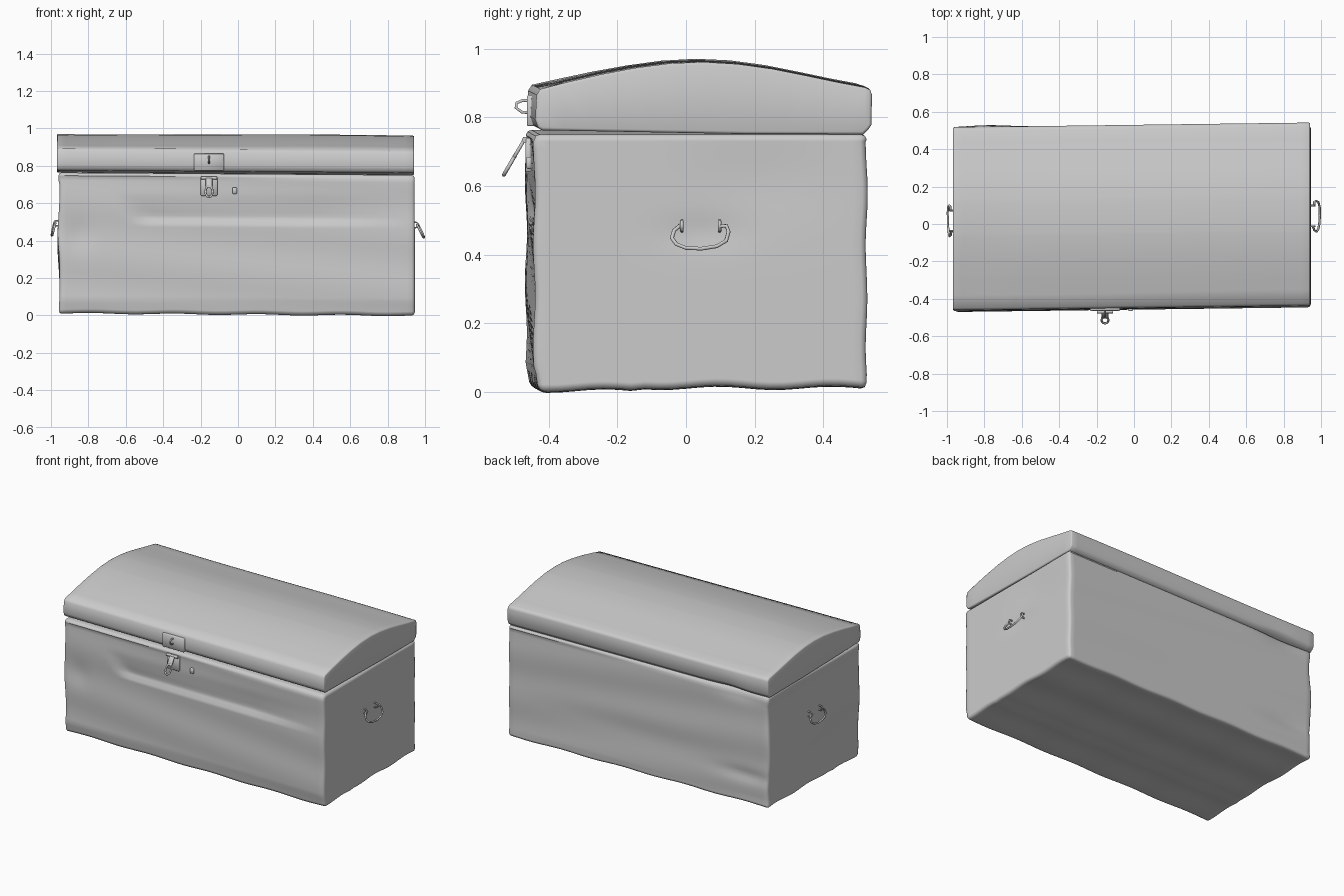
import bpy, bmesh
from math import sin, cos, pi, radians, exp
from mathutils import Vector, Matrix

if "Cube" in bpy.data.objects:
    bpy.data.objects.remove(bpy.data.objects["Cube"])


def clamp(v):
    return max(0.0, min(1.0, v))


def skew(p):
    """The whole chest is slightly out of square."""
    return Vector((p.x, p.y + 0.013 * p.x, p.z - 0.007 * p.x))


def bump(a, b, ca, cb, ra, rb):
    return exp(-((a - ca) / ra) ** 2 - ((b - cb) / rb) ** 2)


def finish(name, bm, angle=50):
    bmesh.ops.recalc_face_normals(bm, faces=bm.faces)
    me = bpy.data.meshes.new(name)
    bm.to_mesh(me)
    bm.free()
    ob = bpy.data.objects.new(name, me)
    bpy.context.collection.objects.link(ob)
    bpy.ops.object.select_all(action='DESELECT')
    ob.select_set(True)
    bpy.context.view_layer.objects.active = ob
    bpy.ops.object.shade_smooth_by_angle(angle=radians(angle))
    return ob


def box(lo, hi, bevel, segments=1):
    bm = bmesh.new()
    bmesh.ops.create_cube(bm, size=1)
    lo, hi = Vector(lo), Vector(hi)
    for v in bm.verts:
        v.co = Vector([(lo[i] + hi[i]) / 2 + v.co[i] * (hi[i] - lo[i]) for i in range(3)])
    bmesh.ops.bevel(bm, geom=bm.edges[:], offset=bevel, segments=segments,
                    profile=0.5, affect='EDGES')
    return bm


def slice_up(bm, axis, lo, hi, n):
    normal = Vector([float(i == axis) for i in range(3)])
    for k in range(1, n):
        bmesh.ops.bisect_plane(bm, geom=bm.verts[:] + bm.edges[:] + bm.faces[:], dist=1e-5,
                               plane_co=normal * (lo + (hi - lo) * k / n), plane_no=normal)


def wire(name, pts, radius=0.006, closed=False):
    cu = bpy.data.curves.new(name, 'CURVE')
    cu.dimensions = '3D'
    cu.bevel_depth = radius
    cu.bevel_resolution = 1
    cu.use_fill_caps = True
    sp = cu.splines.new('POLY')
    sp.points.add(len(pts) - 1)
    for q, p in zip(sp.points, pts):
        q.co = (*p, 1)
    sp.use_cyclic_u = closed
    ob = bpy.data.objects.new(name, cu)
    bpy.context.collection.objects.link(ob)
    return ob


# Battered sheet-metal body
bm = box((-0.96, -0.455, 0.018), (0.945, 0.515, 0.757), 0.016, 2)
slice_up(bm, 0, -0.96, 0.945, 44)
slice_up(bm, 1, -0.455, 0.515, 24)
slice_up(bm, 2, 0.018, 0.757, 36)
for v in bm.verts:
    x, y, z = v.co
    d = Vector((0, 0, 0))
    if y < -0.435:
        # long horizontal crease across the front
        left = -0.56 - clamp((z - 0.51) / 0.14) * 0.1
        across = clamp((x - left) / 0.06) * clamp((0.92 - x) / 0.5)
        up = clamp(1 - (z - 0.515) / 0.13) if z > 0.515 else clamp(1 - (0.515 - z) / 0.025)
        d.y += 0.022 * across * up
        d.y += 0.01 * bump(x, z, -0.85, 0.42, 0.06, 0.08)
        d.y += 0.018 * clamp((0.08 - z) / 0.08)
    if y > 0.495:
        # dents along the back panel
        d.y -= 0.012 * bump(x, z, -0.75, 0.74, 0.16, 0.05)
        d.y -= 0.012 * bump(x, z, -0.8, 0.2, 0.2, 0.04)
        d.y -= 0.006 * bump(x, z, 0.2, 0.3, 0.6, 0.08)
    if abs(x) > 0.925:
        s = 1 if x > 0 else -1
        d.x -= s * 0.008 * bump(y, z, 0.2, 0.62, 0.2, 0.12)
        d.x -= s * 0.008 * bump(y, z, 0.04, 0.47, 0.12, 0.05)
        if x < 0:
            d.x += 0.012 * bump(y, z, -0.3, 0.3, 0.2, 0.1) + 0.006 * sin(z * 12) * (z < 0.7)
    if z < 0.04:
        # wavy underside with a stepped front strip
        d.z += 0.005 * sin(y * 19) + 0.003 * sin(x * 14)
        if y < -0.15:
            d.z -= 0.008
    elif z < 0.74:
        d.y += 0.003 * sin(z * 21 + x * 2) * (abs(y) > 0.42)
    v.co = skew(v.co + d)
finish("chest_body", bm)

# Domed lid: profile in y, z swept along x
profile = [(-0.432, 0.769), (-0.445, 0.778), (-0.452, 0.80), (-0.448, 0.872), (-0.437, 0.889),
           (-0.36, 0.908), (-0.26, 0.931), (-0.16, 0.950), (-0.06, 0.963), (0.04, 0.967),
           (0.14, 0.961), (0.24, 0.947), (0.34, 0.927), (0.43, 0.908), (0.51, 0.893),
           (0.525, 0.886), (0.53, 0.872), (0.529, 0.785), (0.521, 0.773), (0.505, 0.757),
           (0.16, 0.758)]
bm = bmesh.new()
cap = bm.faces.new([bm.verts.new((-0.968, y, z)) for y, z in profile])
ext = bmesh.ops.extrude_face_region(bm, geom=[cap], use_keep_orig=True)
bmesh.ops.translate(bm, vec=(1.91, 0, 0), verts=[g for g in ext['geom']
                                                if isinstance(g, bmesh.types.BMVert)])
bmesh.ops.recalc_face_normals(bm, faces=bm.faces)
rims = [e for e in bm.edges if abs(e.verts[0].co.x - e.verts[1].co.x) < 1e-4]
bmesh.ops.bevel(bm, geom=rims, offset=0.008, segments=2, profile=0.5, affect='EDGES')
slice_up(bm, 0, -0.968, 0.942, 40)
slice_up(bm, 1, -0.45, 0.53, 12)
for v in bm.verts:
    x, y, z = v.co
    # sagging crown on the left, bent lip at the back left
    if z > 0.85:
        v.co.z -= 0.006 * bump(x, y, -0.85, -0.15, 0.2, 0.22) - 0.003 * sin(x * 3) * (y > -0.4)
    if y > 0.5 and z < 0.83:
        v.co.y += 0.010 * bump(x, z, -0.78, 0.77, 0.15, 0.06)
        v.co.z += 0.012 * bump(x, z, -0.7, 0.77, 0.12, 0.03)
    v.co = skew(v.co)
finish("domed_lid", bm)

# Lid plate with its staple
cx, fy = -0.155, -0.46
finish("lid_latch_plate", box((cx - 0.08, fy - 0.004, 0.775), (cx + 0.08, fy + 0.02, 0.865), 0.003))
wire("lid_staple", [(cx, -0.445, 0.846), (cx, -0.475, 0.850), (cx, -0.494, 0.842),
                    (cx, -0.496, 0.828), (cx, -0.478, 0.815), (cx, -0.445, 0.814)], 0.005)

# Hasp on the body, hanging open
finish("hasp_plate", box((cx - 0.045, fy - 0.008, 0.64), (cx + 0.045, fy + 0.01, 0.74), 0.004))
wire("hasp_hinge_pin", [(cx - 0.042, fy - 0.01, 0.735), (cx + 0.042, fy - 0.01, 0.735)], 0.009)
down = Vector((0, -0.065, -0.112)).normalized()
top = Vector((cx, -0.47, 0.738))
strap = box((-0.018, -0.005, -0.065), (0.018, 0.005, 0), 0.003)
strap.transform(Matrix.Translation(top) @ Matrix.Rotation(radians(-30), 4, 'X'))
finish("hasp_strap", strap)
ring = [top + down * (0.088 - 0.034 * cos(a)) + Vector((0.019 * sin(a), 0, 0))
        for a in [2 * pi * k / 12 for k in range(12)]]
wire("hasp_ring", ring, 0.006, closed=True)

# Small keyhole cover
finish("keyhole_cover", box((-0.03, fy - 0.006, 0.65), (-0.006, fy + 0.01, 0.685), 0.004))

# Wire bail handles on both ends, each with two eyelets
bail = [(-0.015, 0.486), (-0.035, 0.470), (-0.041, 0.448), (-0.028, 0.430), (0.0, 0.419),
        (0.045, 0.417), (0.09, 0.424), (0.117, 0.440), (0.124, 0.466), (0.118, 0.484), (0.098, 0.482)]
for side, wall, y0, z0, lean in (("right", 0.945, 0, 0, 0.5), ("left", -0.965, -0.025, 0.01, 0.25)):
    s = 1 if wall > 0 else -1
    wire(side + "_handle", [(wall + s * (0.01 + (0.49 - z) * lean + 0.05 * max(y, 0)), y + y0, z + z0)
                            for y, z in bail], 0.006)
    for tag, y in (("front", -0.012), ("back", 0.098)):
        wire(f"{side}_{tag}_eyelet",
             [(wall - s * 0.012, y + y0, 0.498 + z0), (wall + s * 0.012, y + y0, 0.497 + z0),
              (wall + s * 0.021, y + y0, 0.485 + z0), (wall + s * 0.012, y + y0, 0.471 + z0),
              (wall - s * 0.012, y + y0, 0.468 + z0)], 0.005)
